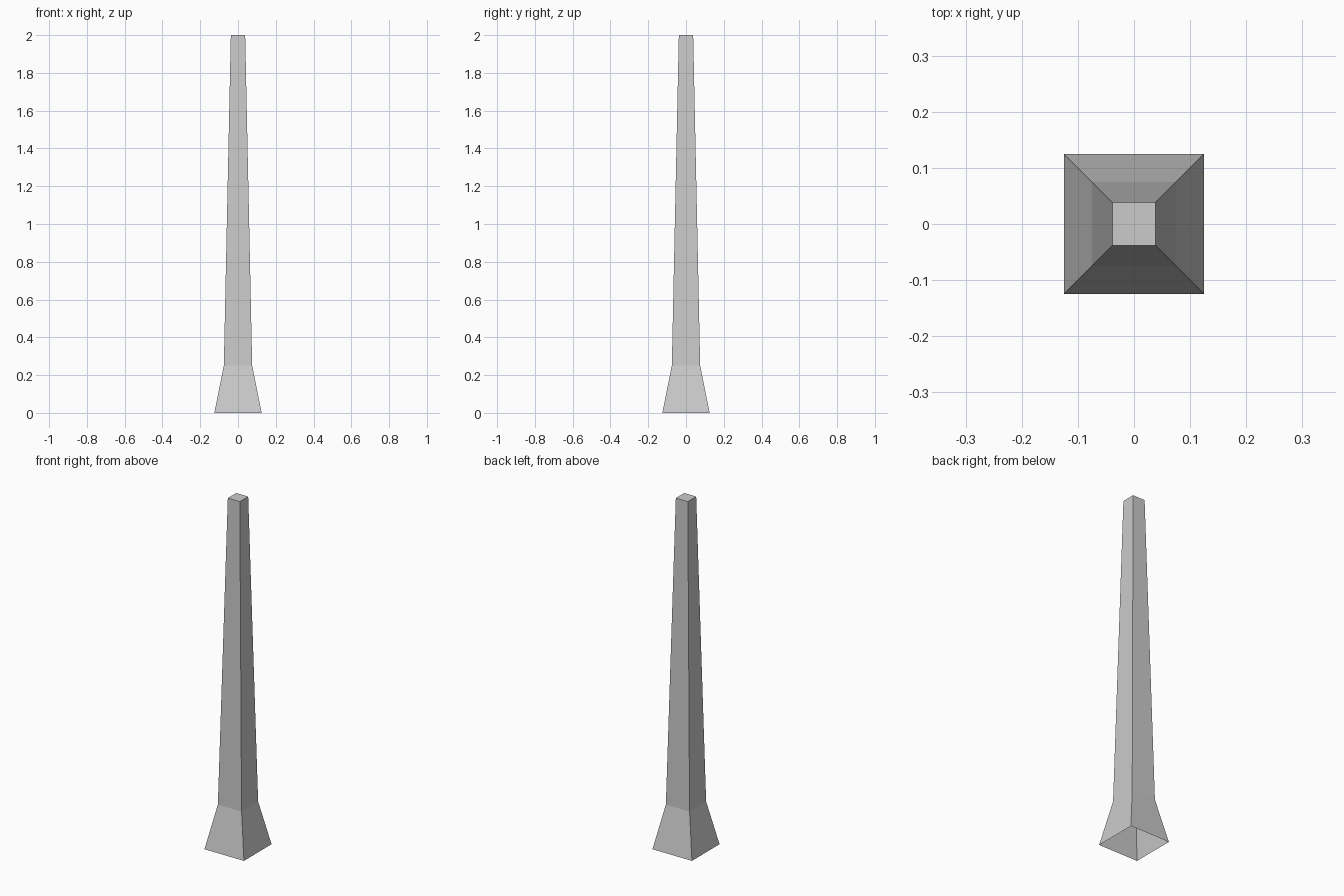
import bpy
import bmesh

if "Cube" in bpy.data.objects:
    bpy.data.objects.remove(bpy.data.objects["Cube"])

# (height, half width) of each square section, bottom to top
SECTIONS = [(0.0, 0.125), (0.25, 0.075), (2.0, 0.038)]
CORNERS = [(-1, -1), (1, -1), (1, 1), (-1, 1)]

bm = bmesh.new()
rings = [[bm.verts.new((x * h, y * h, z)) for x, y in CORNERS] for z, h in SECTIONS]

# Flared foot and tapered shaft, open underneath
for low, high in zip(rings, rings[1:]):
    for i in range(4):
        j = (i + 1) % 4
        bm.faces.new((low[i], low[j], high[j], high[i]))

# Flat top cap
bm.faces.new(rings[-1])

mesh = bpy.data.meshes.new("tapered_post")
bm.to_mesh(mesh)
bm.free()
post = bpy.data.objects.new("tapered_post", mesh)
bpy.context.collection.objects.link(post)
